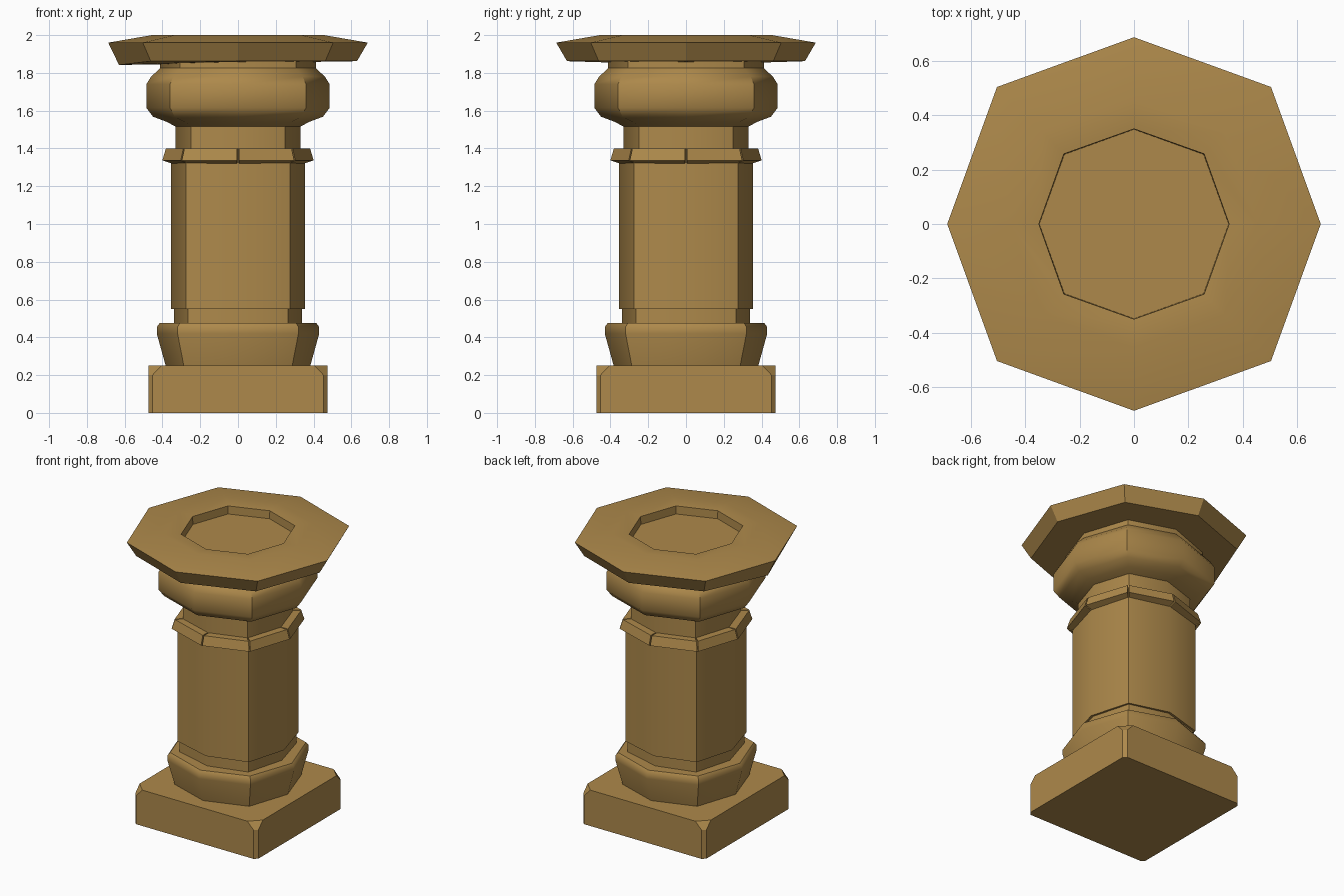
import bpy, math

if "Cube" in bpy.data.objects:
    bpy.data.objects.remove(bpy.data.objects["Cube"])

mat = bpy.data.materials.new("ochre_stone")
mat.diffuse_color = (0.42, 0.25, 0.07, 1)
mat.use_nodes = True
mat.node_tree.nodes["Principled BSDF"].inputs["Base Color"].default_value = mat.diffuse_color


def make(name, verts, faces, angle=32):
    me = bpy.data.meshes.new(name)
    me.from_pydata(verts, [], faces)
    me.materials.append(mat)
    me.shade_smooth()
    me.set_sharp_from_angle(angle=math.radians(angle))
    ob = bpy.data.objects.new(name, me)
    bpy.context.collection.objects.link(ob)
    return ob


def loft(name, rings, angle=32):
    """Skin stacked rings of equal size and cap both ends."""
    n = len(rings[0])
    verts = [v for r in rings for v in r]
    faces = [tuple(reversed(range(n)))]
    for k in range(len(rings) - 1):
        for i in range(n):
            j = (i + 1) % n
            faces.append((k * n + i, k * n + j, (k + 1) * n + j, (k + 1) * n + i))
    faces.append(tuple(range((len(rings) - 1) * n, len(rings) * n)))
    return make(name, verts, faces, angle)


def octagon(a, d, z):
    """Eight points: a = reach on the axes, d = x/y of the diagonal points."""
    pts = [(a, 0), (d, d), (0, a), (-d, d), (-a, 0), (-d, -d), (0, -a), (d, -d)]
    return [(x, y, z) for x, y in pts]


def square(h, c, z):
    """Square of half width h with corners cut by c."""
    k = h - c
    pts = [(h, -k), (h, k), (k, h), (-k, h), (-h, k), (-h, -k), (-k, -h), (k, -h)]
    return [(x, y, z) for x, y in pts]


# Square plinth with clipped top corners
loft("plinth", [square(0.475, 0.022, 0), square(0.475, 0.022, 0.2), square(0.475, 0.07, 0.25)])

# Flared octagonal foot
loft("foot", [octagon(*p) for p in [
    (0.38, 0.285, 0.24), (0.43, 0.32, 0.42), (0.43, 0.32, 0.455), (0.415, 0.308, 0.475)]], 40)

# Recessed band and shaft
loft("lower_neck", [octagon(0.338, 0.265, 0.46), octagon(0.338, 0.265, 0.56)], 50)
loft("shaft", [octagon(0.354, 0.275, 0.55), octagon(0.354, 0.275, 1.325)], 50)

# Collar of eight separate bars with thin gaps at the corners
levels = [(0.33, 0.25, 1.32), (0.352, 0.27, 1.32), (0.402, 0.302, 1.337),
          (0.383, 0.288, 1.40), (0.32, 0.24, 1.40)]
rings = [octagon(*p) for p in levels]
for i in range(8):
    ends = []
    for t in (0.015, 0.985):
        ends.append([tuple(p + (q - p) * t for p, q in zip(r[i], r[(i + 1) % 8])) for r in rings])
    loft(f"collar_bar_{i + 1}", [list(reversed(e)) for e in ends][::-1], 20)

# Upper neck and bulging capital
loft("upper_neck", [octagon(0.33, 0.25, 1.31), octagon(0.33, 0.25, 1.54)], 50)
loft("capital", [octagon(*p) for p in [
    (0.33, 0.25, 1.515), (0.375, 0.28, 1.54), (0.45, 0.335, 1.568), (0.485, 0.36, 1.615),
    (0.485, 0.36, 1.74), (0.46, 0.342, 1.78), (0.412, 0.306, 1.825), (0.412, 0.306, 1.87)]], 40)

# Top slab with sloping rim and shallow basin, one lower corner sagging
slab = [octagon(*p) for p in [
    (0.63, 0.462, 1.862), (0.687, 0.504, 1.96), (0.455, 0.335, 2.0),
    (0.35, 0.258, 1.99), (0.348, 0.256, 1.935)]]
slab[0][4] = (-0.63, 0, 1.842)
loft("top_slab", slab)
